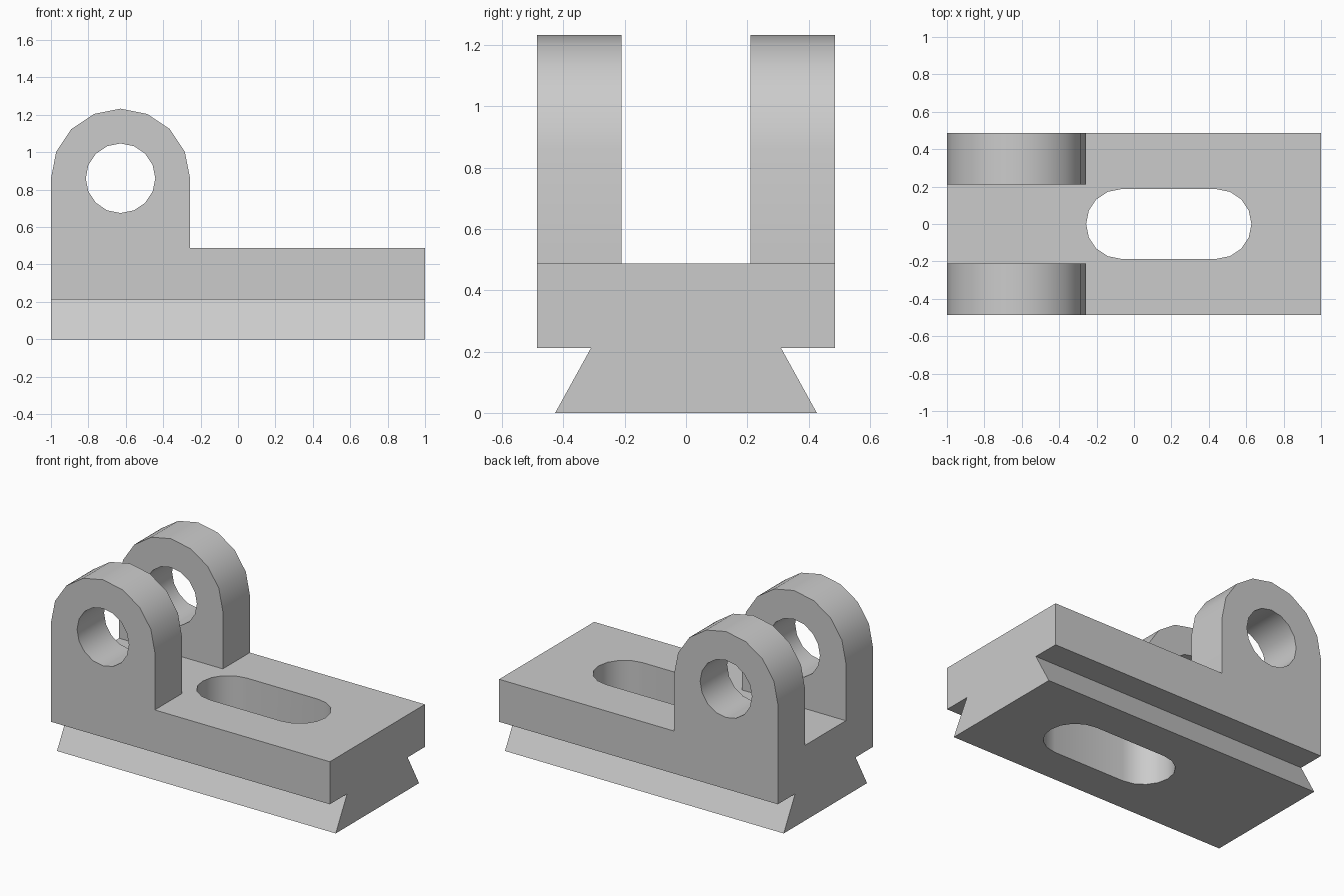
import bpy, bmesh, math
from mathutils import Vector

cube = bpy.data.objects.get("Cube")
if cube:
    bpy.data.objects.remove(cube, do_unlink=True)

GREY = (0.6, 0.6, 0.6, 1)
mat = bpy.data.materials.new("plain grey")
mat.use_nodes = True
mat.diffuse_color = GREY
mat.node_tree.nodes["Principled BSDF"].inputs["Base Color"].default_value = GREY

DECK, ARCH_Z, ARCH_X, ARCH_R = 0.488, 0.861, -0.628, 0.372
BORE_R = SLOT_R = 0.186
LEFT, RIGHT = ARCH_X - ARCH_R, ARCH_X + ARCH_R


def arc(cx, cy, r, start, end, steps):
    """Points on an arc, angles in degrees."""
    angles = [math.radians(start + (end - start) * i / steps) for i in range(steps + 1)]
    return [(cx + r * math.cos(a), cy + r * math.sin(a)) for a in angles]


def extrude(name, points, axis, lo, hi):
    """Prism of a closed profile, pushed along one axis."""
    bm = bmesh.new()
    rows = []
    for a, b in points:
        co = [a, b]
        co.insert(axis, lo)
        rows.append(bm.verts.new(co))
    face = bm.faces.new(rows)
    top = bmesh.ops.extrude_face_region(bm, geom=[face])["geom"]
    shift = Vector((0, 0, 0))
    shift[axis] = hi - lo
    bmesh.ops.translate(bm, vec=shift, verts=[g for g in top if isinstance(g, bmesh.types.BMVert)])
    bmesh.ops.recalc_face_normals(bm, faces=bm.faces)
    mesh = bpy.data.meshes.new(name)
    bm.to_mesh(mesh)
    bm.free()
    mesh.materials.append(mat)
    obj = bpy.data.objects.new(name, mesh)
    bpy.context.collection.objects.link(obj)
    return obj


def combine(obj, tool, operation):
    """Apply a boolean and remove the tool."""
    tool.hide_render = True
    mod = obj.modifiers.new(operation, "BOOLEAN")
    mod.operation, mod.solver, mod.object = operation, "EXACT", tool
    bpy.ops.object.modifier_apply(modifier=mod.name)
    bpy.data.objects.remove(tool, do_unlink=True)


# End section: dovetail foot, slab and two uprights
half = [(0.427, 0), (0.31, 0.212), (0.487, 0.212), (0.487, 1.4), (0.21, 1.4), (0.21, DECK)]
section = half + [(-y, z) for y, z in reversed(half)]
bracket = extrude("clevis_bracket", section, 0, -1.2, 1.2)
bpy.context.view_layer.objects.active = bracket
bracket.select_set(True)

# Side outline: long deck with a round-topped lug
outline = [(LEFT, -0.1), (1, -0.1), (1, DECK), (RIGHT, DECK)]
outline += arc(ARCH_X, ARCH_Z, ARCH_R, 0, 180, 8)
combine(bracket, extrude("side_outline", outline, 1, -0.7, 0.7), "INTERSECT")

# Pin bore through both lugs
bore = arc(ARCH_X, ARCH_Z, BORE_R, 0, 360, 16)[:-1]
combine(bracket, extrude("bore_cutter", bore, 1, -0.7, 0.7), "DIFFERENCE")

# Slot through the deck
slot = arc(0.442, 0, SLOT_R, -90, 90, 8) + arc(-0.07, 0, SLOT_R, 90, 270, 8)
combine(bracket, extrude("slot_cutter", slot, 2, -0.2, 0.7), "DIFFERENCE")

# Clean flat faces, then smooth the rounds
bm = bmesh.new()
bm.from_mesh(bracket.data)
bmesh.ops.remove_doubles(bm, verts=bm.verts, dist=0.0001)
bmesh.ops.dissolve_limit(bm, angle_limit=math.radians(1), verts=bm.verts, edges=bm.edges)
bm.to_mesh(bracket.data)
bm.free()
bpy.ops.object.shade_smooth_by_angle(angle=math.radians(30))
